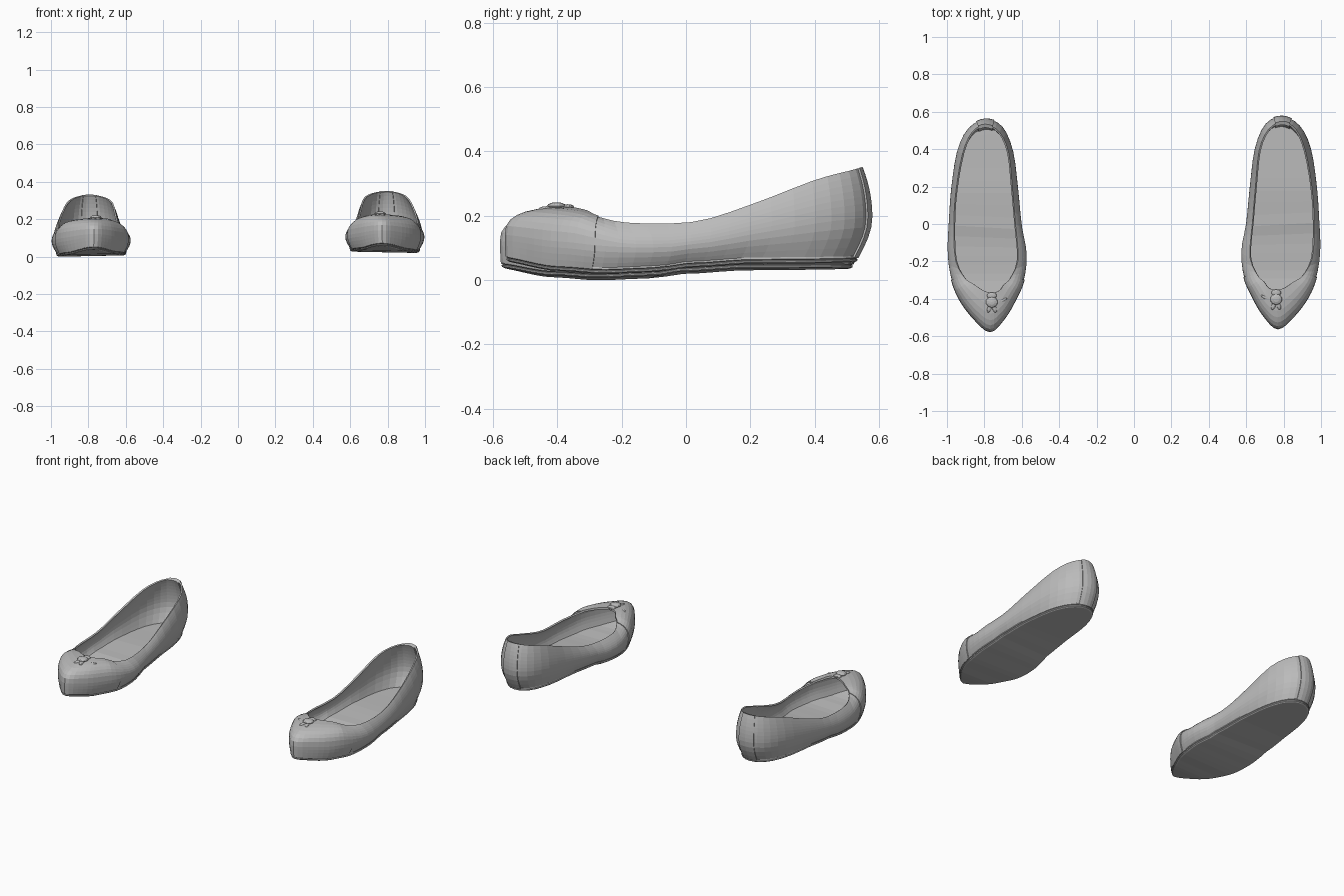
import bpy, bmesh, math
from mathutils import Vector

if "Cube" in bpy.data.objects:
    bpy.data.objects.remove(bpy.data.objects["Cube"], do_unlink=True)

leather = bpy.data.materials.new("grey leather")
leather.use_nodes = True
GREY = (0.5, 0.5, 0.5, 1)
leather.diffuse_color = GREY
leather.node_tree.nodes["Principled BSDF"].inputs["Base Color"].default_value = GREY

# Matched guide points, toe -> outer side -> heel -> inner side:
# widest outline x, y, then collar x, y, z
GUIDES = [
    (-.015, -.567, -.025, -.36, .213), (.07, -.50, .02, -.348, .211),
    (.145, -.40, .07, -.315, .203), (.19, -.29, .12, -.28, .187),
    (.211, -.15, .17, -.18, .168), (.205, .02, .178, .02, .172),
    (.192, .2, .165, .2, .227), (.16, .4, .13, .39, .3),
    (.1, .52, .08, .5, .33), (.01, .567, .01, .537, .34),
    (-.08, .53, -.065, .5, .33), (-.138, .4, -.115, .39, .3),
    (-.165, .2, -.135, .2, .227), (-.185, 0, -.15, .02, .172),
    (-.211, -.15, -.165, -.18, .168), (-.197, -.29, -.125, -.28, .187),
    (-.15, -.4, -.09, -.315, .203), (-.09, -.5, -.065, -.348, .211),
]
COUNT = len(GUIDES)
STEPS = 3
# Height of the underside along the length: y, z
UNDERSIDE = [(-.6, .05), (-.4, .021), (-.27, .013), (-.1, .019), (0, .033), (.2, .044), (.6, .046)]
CENTRE = .785


def lerp(a, b, f):
    return a + (b - a) * f


def guide(t):
    """Smooth closed curve through the guide points."""
    i = math.floor(t)
    f = t - i
    rows = [GUIDES[(i + k) % COUNT] for k in (-1, 0, 1, 2)]
    return [b + .5 * f * (c - a + f * (2 * a - 5 * b + 4 * c - d + f * (3 * (b - c) + d - a)))
            for a, b, c, d in zip(*rows)]


def underside(x, y):
    for (y0, z0), (y1, z1) in zip(UNDERSIDE, UNDERSIDE[1:]):
        if y <= y1:
            f = (y - y0) / (y1 - y0)
            return lerp(z0, z1, f * f * (3 - 2 * f)) - .02 * x
    return UNDERSIDE[-1][1]


def sole_point(t, scale, lift):
    bx, by = guide(t)[:2]
    x = bx * .88 * scale
    y = (by * .96 - .02) * (1 - (1 - scale) * .4)
    return Vector((x, y, underside(x, y) + lift))


def wall_point(t, u):
    """u runs 0..1 from the sole edge to the widest line, then 1..2 to the collar."""
    bx, by, cx, cy, cz = guide(t)
    foot = sole_point(t, 1, .016)
    mid = Vector((bx, by, lerp(foot.z, cz, .45)))
    top = Vector((cx, cy, cz))
    if u <= 1:
        h, v = math.sin(u * math.pi / 2), u
        start, end = foot, mid
    else:
        w = u - 1
        vamp = min(1, max(0, (-.2 - by) / .15))
        angle = w * math.pi / 2
        h = lerp(w * w, 1 - max(0, math.cos(angle)) ** .75, vamp)
        v = lerp(w, math.sin(angle) ** .75, vamp)
        start, end = mid, top
    p = start.lerp(end, h)
    p.z = lerp(start.z, end.z, v)
    return p


class Shoe:
    def __init__(self, name, side):
        self.name, self.side = name, side

    def place(self, p):
        return (self.side * (CENTRE + p[0]), p[1] + self.side * .0075, p[2] + self.side * .01)

    def finish(self, bm, part):
        mesh = bpy.data.meshes.new(f"{self.name}_{part}")
        bm.to_mesh(mesh)
        bm.free()
        mesh.materials.append(leather)
        obj = bpy.data.objects.new(mesh.name, mesh)
        bpy.context.collection.objects.link(obj)
        return obj

    def panel(self, part, t0, t1, steps, raise_by, thickness):
        """A piece of the upper, spanning guide points t0 to t1."""
        bm = bmesh.new()
        rows = [i / 4 for i in range(4)] + [1 + i / 7 for i in range(8)]
        grid = [[bm.verts.new(self.place(wall_point(lerp(t0, t1, i / steps), u))) for u in rows]
                for i in range(steps + 1)]
        for a, b in zip(grid, grid[1:]):
            for j in range(len(rows) - 1):
                bm.faces.new((a[j], b[j], b[j + 1], a[j + 1]))
        if self.side < 0:
            bmesh.ops.reverse_faces(bm, faces=bm.faces[:])
        bm.normal_update()
        for v in bm.verts:
            v.co += v.normal * raise_by
        obj = self.finish(bm, part)
        mod = obj.modifiers.new("thickness", "SOLIDIFY")
        mod.thickness, mod.offset = thickness, -1

    def slab(self, part, levels):
        """Stacked outlines (scale, lift) capped by strips running across."""
        bm = bmesh.new()
        n = COUNT * STEPS
        rings = [[bm.verts.new(self.place(sole_point(i / STEPS, s, z))) for i in range(n)]
                 for s, z in levels]
        for a, b in zip(rings, rings[1:]):
            for i in range(n):
                k = (i + 1) % n
                bm.faces.new((a[i], a[k], b[k], b[i]))
        for ring in (rings[0], rings[-1]):
            bm.faces.new((ring[0], ring[1], ring[-1]))
            for i in range(1, n // 2 - 1):
                bm.faces.new((ring[i], ring[i + 1], ring[n - i - 1], ring[n - i]))
            bm.faces.new(ring[n // 2 - 1:n // 2 + 2])
        bmesh.ops.recalc_face_normals(bm, faces=bm.faces[:])
        self.finish(bm, part)

    def pebble(self, part, centre, size, turn=0):
        """A small flattened rounded piece for the bow."""
        bm = bmesh.new()
        bmesh.ops.create_uvsphere(bm, u_segments=10, v_segments=6, radius=1)
        c, s = math.cos(turn), math.sin(turn)
        for v in bm.verts:
            x, y, z = (a * b for a, b in zip(v.co, size))
            v.co = self.place((centre[0] + x * c - y * s, centre[1] + x * s + y * c, centre[2] + z))
        bmesh.ops.recalc_face_normals(bm, faces=bm.faces[:])
        self.finish(bm, part)

    def build(self):
        # Sole with a grooved welt, and the insole
        self.slab("sole", [(.96, 0), (1, .004), (1.01, .009), (.985, .011), (1.015, .014), (1.01, .02)])
        self.slab("insole", [(.99, .016), (1.0, .027)])
        # Upper: side quarters, slightly proud toe cap, heel strip folded over the collar
        self.panel("quarters", 2.9, COUNT - 2.9, 36, 0, .009)
        self.panel("toe_cap", -3, 3, 24, .004, .012)
        self.panel("heel_strip", 8.5, 9.5, 4, .005, .02)
        # Bow: knot, strap to the throat, two tails and two gathers
        self.pebble("bow_knot", (-.025, -.41, .22), (.032, .03, .012))
        self.pebble("bow_strap", (-.025, -.375, .217), (.026, .02, .009))
        for i, d in enumerate((-1, 1)):
            self.pebble(f"bow_tail_{i}", (-.025 + d * .012, -.44, .211), (.012, .028, .009), d * .35)
            self.pebble(f"gather_{i}", (-.025 + d * .06, -.4, .206), (.024, .008, .007), d * .5)


for shoe in (Shoe("left", 1), Shoe("right", -1)):
    shoe.build()
